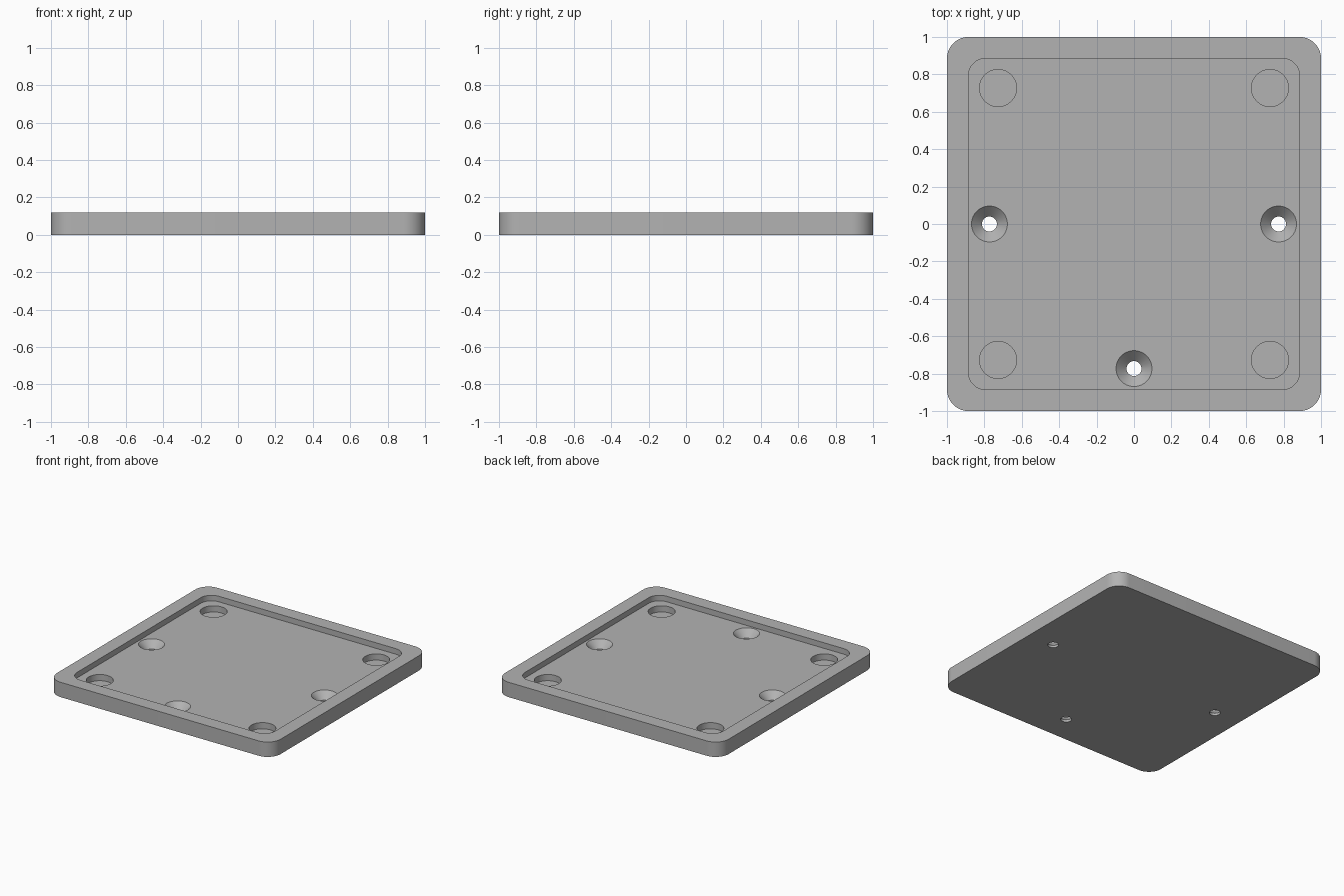
import bpy, bmesh, math

cube = bpy.data.objects.get("Cube")
if cube:
    bpy.data.objects.remove(cube, do_unlink=True)

grey = bpy.data.materials.new("light grey")
grey.use_nodes = True
colour = (0.45, 0.45, 0.45, 1)
grey.diffuse_color = colour
grey.node_tree.nodes["Principled BSDF"].inputs["Base Color"].default_value = colour

HEIGHT, FLOOR, POCKET_FLOOR = 0.12, 0.075, 0.025
OVER = 0.02  # cutters reach past the surfaces they open


def rounded_square(half, radius, steps=16):
    """Outline of a square with rounded corners, anticlockwise."""
    points = []
    for corner in range(4):
        mid = math.pi / 4 + corner * math.pi / 2
        cx = math.copysign(half - radius, math.cos(mid))
        cy = math.copysign(half - radius, math.sin(mid))
        for i in range(steps + 1):
            a = mid - math.pi / 4 + i * math.pi / 2 / steps
            points.append((cx + radius * math.cos(a), cy + radius * math.sin(a)))
    return points


def circle(x, y, radius, sides=64):
    return [(x + radius * math.cos(math.tau * i / sides),
             y + radius * math.sin(math.tau * i / sides)) for i in range(sides)]


def loft(name, sections):
    """Closed solid through matching outlines given as (outline, height)."""
    bm = bmesh.new()
    rings = [[bm.verts.new((x, y, z)) for x, y in outline] for outline, z in sections]
    bm.faces.new(reversed(rings[0]))
    bm.faces.new(rings[-1])
    for low, high in zip(rings, rings[1:]):
        for i in range(len(low)):
            j = (i + 1) % len(low)
            bm.faces.new((low[i], low[j], high[j], high[i]))
    mesh = bpy.data.meshes.new(name)
    bm.to_mesh(mesh)
    bm.free()
    mesh.materials.append(grey)
    obj = bpy.data.objects.new(name, mesh)
    bpy.context.collection.objects.link(obj)
    return obj


# Solid base plate
plate = loft("base_plate", [(rounded_square(1, 0.115), 0),
                            (rounded_square(1, 0.115), HEIGHT)])

# Shallow tray inside the rim
tray = rounded_square(0.886, 0.095)
cutters = [loft("tray_cutter", [(tray, FLOOR), (tray, HEIGHT + OVER)])]

# Round pocket in each corner
for x in (-0.727, 0.727):
    for y in (-0.727, 0.727):
        disc = circle(x, y, 0.099)
        cutters.append(loft("pocket_cutter", [(disc, POCKET_FLOOR), (disc, FLOOR + OVER)]))

# Countersunk screw holes
HOLE, HEAD = 0.04, 0.096
for x, y in ((-0.773, 0), (0.773, 0), (0, -0.773)):
    cutters.append(loft("screw_hole_cutter", [
        (circle(x, y, HOLE), -OVER),
        (circle(x, y, HOLE), FLOOR - (HEAD - HOLE)),
        (circle(x, y, HEAD), FLOOR),
        (circle(x, y, HEAD), FLOOR + OVER)]))

# Cut everything out of the plate
bpy.ops.object.select_all(action="DESELECT")
plate.select_set(True)
bpy.context.view_layer.objects.active = plate
for cutter in cutters:
    cutter.hide_render = True
    mod = plate.modifiers.new("cut", "BOOLEAN")
    mod.operation = "DIFFERENCE"
    mod.solver = "EXACT"
    mod.object = cutter
    bpy.ops.object.modifier_apply(modifier=mod.name)
    bpy.data.objects.remove(cutter, do_unlink=True)

bpy.ops.object.shade_smooth_by_angle(angle=math.radians(30))
